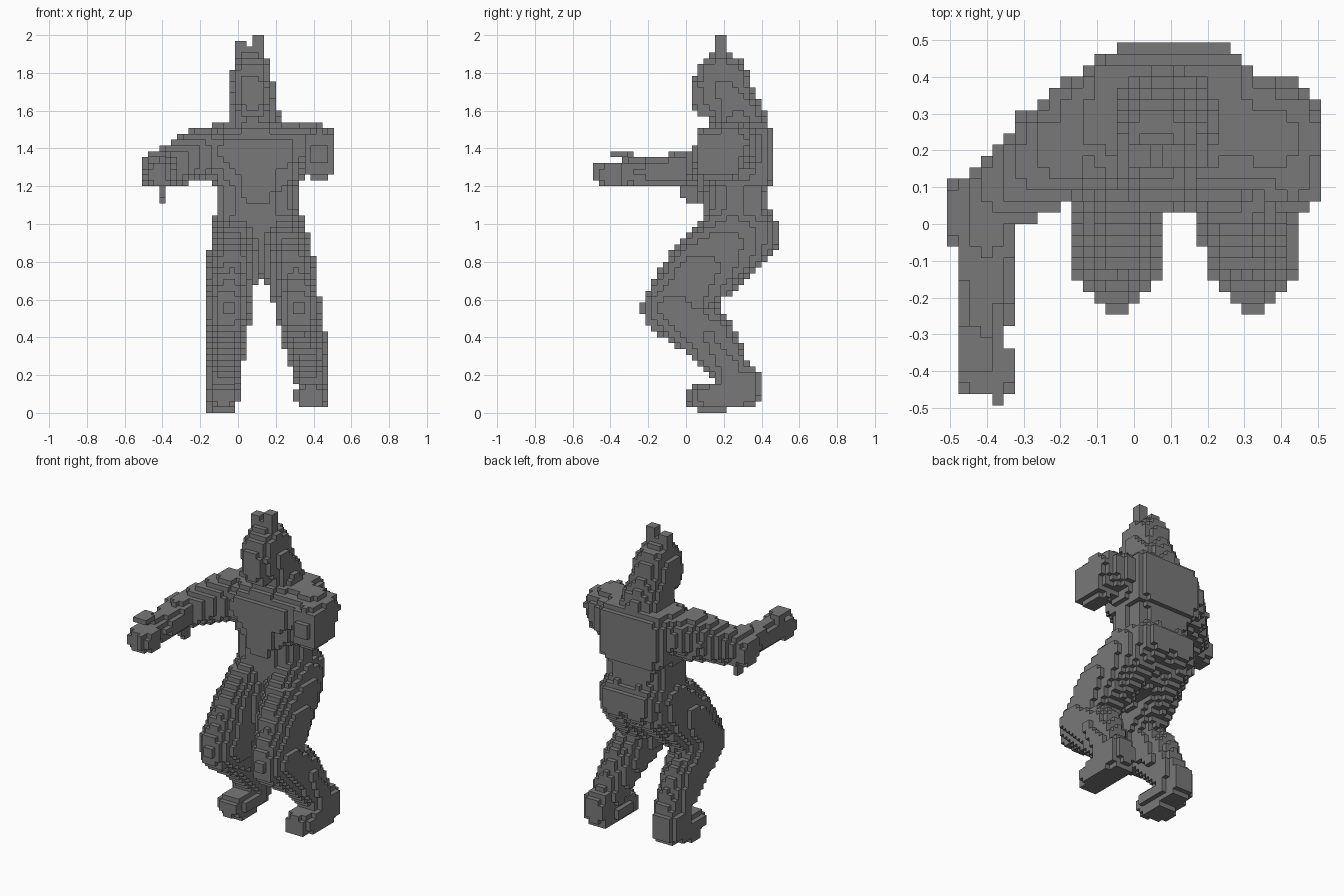
import bpy
from mathutils import Vector

if "Cube" in bpy.data.objects:
    bpy.data.objects.remove(bpy.data.objects["Cube"], do_unlink=True)

# Cell grid; shapes below are given in hundredths of a unit
SIZE = Vector((33, 32, 65))
CELL = 200 / SIZE.z
ORIGIN = Vector((-SIZE.x / 2, -SIZE.y / 2, 0)) * CELL
HALF = Vector((0.5, 0.5, 0.5))
owner = {}

stone = bpy.data.materials.new("dark_grey")
stone.use_nodes = True
stone.diffuse_color = (0.19, 0.19, 0.19, 1)
stone.node_tree.nodes["Principled BSDF"].inputs["Base Color"].default_value = stone.diffuse_color


def claim(part, low, high, inside):
    """Give the part every free cell in the box that passes the test."""
    spans = []
    for axis in range(3):
        first = int((low[axis] - ORIGIN[axis]) / CELL) - 1
        last = int((high[axis] - ORIGIN[axis]) / CELL) + 1
        spans.append(range(max(0, first), min(int(SIZE[axis]), last + 1)))
    for i in spans[0]:
        for j in spans[1]:
            for k in spans[2]:
                point = ORIGIN + (Vector((i, j, k)) + HALF) * CELL
                if inside(point):
                    owner.setdefault((i, j, k), part)


def blob(part, centre, radii, power=2):
    """Solid ellipsoid; a higher power makes it boxier."""
    centre, radii = Vector(centre), Vector(radii)

    def inside(point):
        offset = point - centre
        return sum(abs(d / r) ** power for d, r in zip(offset, radii)) <= 1
    claim(part, centre - radii, centre + radii, inside)


def limb(part, path, radii, squeeze=1.0):
    """Chain of tapered capsules along a path, flattened in x by squeeze."""
    scale = Vector((1 / squeeze, 1, 1))
    for a, b, ra, rb in zip(path, path[1:], radii, radii[1:]):
        start = Vector(a) * scale
        along = Vector(b) * scale - start

        def inside(point):
            offset = point * scale - start
            t = min(1, max(0, offset.dot(along) / along.length_squared))
            return (offset - along * t).length <= ra + (rb - ra) * t
        reach = Vector((1, 1, 1)) * max(ra, rb) * max(1, squeeze)
        low = Vector(map(min, a, b)) - reach
        high = Vector(map(max, a, b)) + reach
        claim(part, low, high, inside)


# Head with a flat face and two upright ears
blob("head", (7, 19, 173), (11.2, 14.5, 17), 2.6)
blob("head", (7.5, 13, 170), (7.5, 9, 13), 4)
blob("head", (6.5, 19, 185), (8, 7.5, 8))
for ear, x, tip in (("right_ear", 1.5, 197), ("left_ear", 11, 200)):
    blob(ear, (x, 19, tip - 8), (2, 2.5, 8.5), 8)
    blob(ear, (x, 19, tip - 13), (3.5, 4.5, 6))
limb("neck", [(7.5, 21, 172), (8, 28, 156), (9, 28, 148)], [12, 14, 18])

# Broad torso with chest plates and a flat back
blob("chest", (10, 26.5, 134), (25, 19.5, 20), 3)
blob("chest", (10, 28, 140), (36, 15, 15), 2.5)
blob("chest", (10, 33, 136), (23.5, 13, 19), 5)
blob("abdomen", (10, 26.5, 113), (21, 16.5, 22), 3)
blob("abdomen", (10, 16, 122), (12, 9, 14), 4)
blob("pelvis", (10, 27, 96), (23, 19, 16), 3)
blob("pelvis", (12, 22, 80), (10, 14, 9))
for side in (-1, 1):
    blob("chest", (10 + 10 * side, 16, 138), (13, 10.5, 11), 2.5)
    blob("pelvis", (11 + 8 * side, 37, 95), (13, 12.5, 13), 2.4)

# Left arm ends at a flat cut above the elbow
blob("left_upper_arm", (37, 23, 142), (14.5, 14, 11), 2.6)
blob("left_upper_arm", (43, 17, 137), (8, 12.5, 13.5), 4)

# Right arm bends at the elbow and reaches forward
shoulder, elbow, wrist = (-20, 20, 137), (-40, 5, 129), (-41, -32, 127)
limb("right_upper_arm", [shoulder, elbow], [14.5, 10])
limb("right_forearm", [elbow, wrist], [10, 6.5])
blob("right_forearm", (-46, 3.5, 128), (5, 8, 7), 4)
blob("right_forearm", (-40, 2, 117), (2.5, 5, 5), 4)
blob("right_hand", (-40, -39, 126), (7.5, 7.5, 6), 4)
blob("right_hand", (-37, -46, 128), (1.8, 3.5, 5), 8)
blob("right_thumb", (-42, -35, 138), (5, 5, 2), 8)
blob("right_thumb", (-45, -30, 134), (3, 3.5, 5), 4)

# Bent legs spread about the body's middle, the right foot one cell lower
for side, name in ((-1, "right"), (1, "left")):
    hip = (11.5 + 12 * side, 24, 90)
    thigh = (12.5 + 16 * side, 7, 74)
    knee = (13.5 + 18.5 * side, -7, 55)
    calf = (14 + 21 * side, 12, 40)
    ankle = (16 + 22.5 * side, 25, 20)
    limb(name + "_thigh", [hip, thigh, knee], [20, 19, 16.5], 0.7)
    limb(name + "_shin", [knee, calf, ankle], [15.5, 14, 10.5], 0.82)
    foot_x = 15.5 + 23.5 * side
    blob(name + "_foot", (foot_x, 19 + side, 9), (8.3, 18, 6), 4)
    blob(name + "_foot", (foot_x, 27 + side, 14), (8, 11, 10.8), 4)
blob("right_foot", (-8, 14, 3), (8, 6.5, 3.5), 8)


def build(name):
    """Cube faces of one part wherever a cell borders open space."""
    verts, faces = {}, []
    for cell in (c for c, n in owner.items() if n == name):
        for axis in range(3):
            for side in (0, 1):
                beside = list(cell)
                beside[axis] += 2 * side - 1
                if tuple(beside) in owner:
                    continue
                u, w = (axis + 1) % 3, (axis + 2) % 3
                quad = []
                for du, dw in ((0, 0), (1, 0), (1, 1), (0, 1)):
                    corner = list(cell)
                    corner[axis] += side
                    corner[u] += du
                    corner[w] += dw
                    quad.append(verts.setdefault(tuple(corner), len(verts)))
                faces.append(quad if side else quad[::-1])
    mesh = bpy.data.meshes.new(name)
    mesh.from_pydata([(ORIGIN + Vector(c) * CELL) / 100 for c in verts], [], faces)
    mesh.materials.append(stone)
    bpy.context.collection.objects.link(bpy.data.objects.new(name, mesh))


for part in sorted(set(owner.values())):
    build(part)
